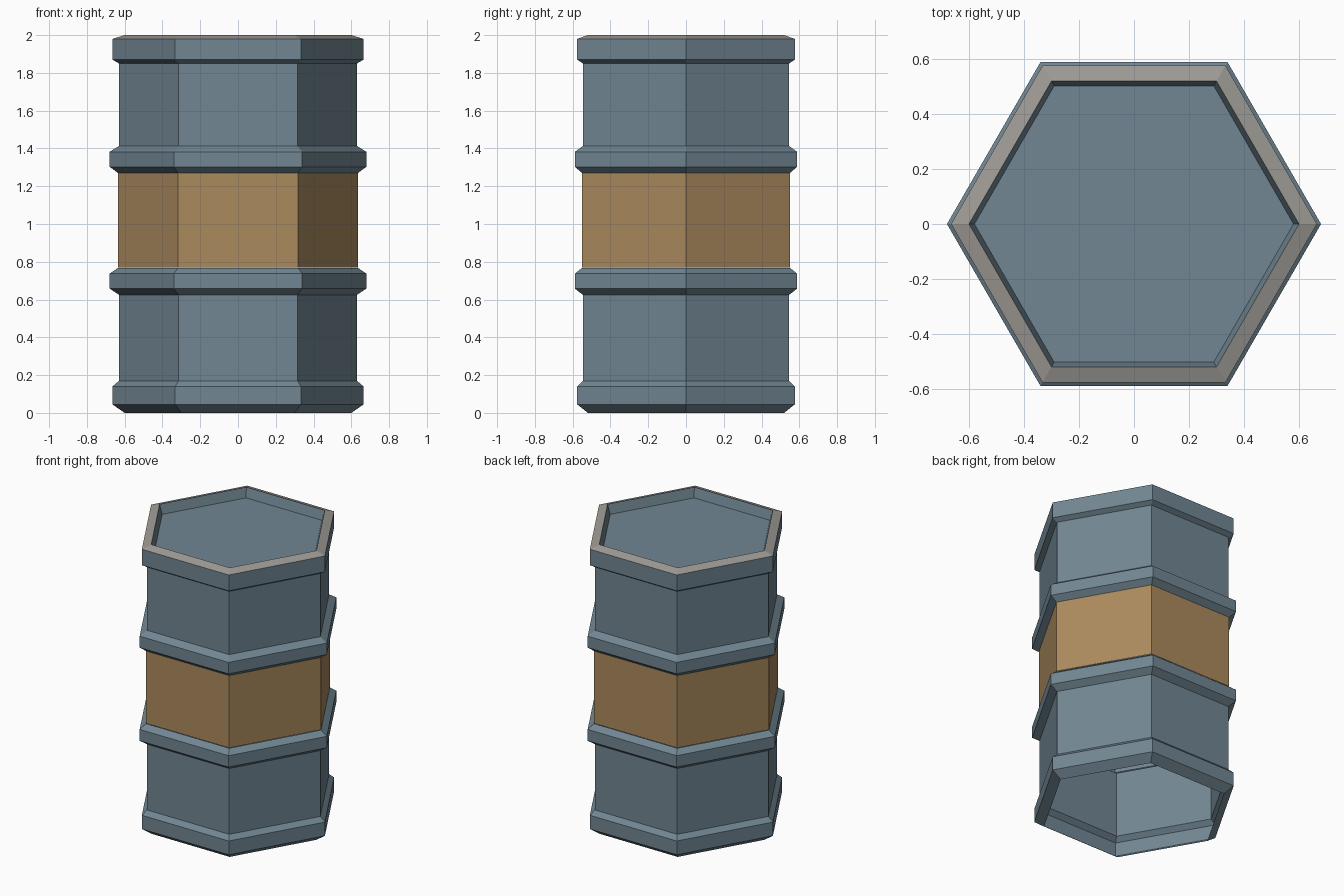
import bpy
import bmesh
from math import cos, sin, tau

SIDES = 6

cube = bpy.data.objects.get("Cube")
if cube:
    bpy.data.objects.remove(cube, do_unlink=True)


def make_material(name, rgb):
    mat = bpy.data.materials.new(name)
    mat.use_nodes = True
    colour = (*rgb, 1.0)
    mat.diffuse_color = colour
    bsdf = mat.node_tree.nodes["Principled BSDF"]
    bsdf.inputs["Base Color"].default_value = colour
    bsdf.inputs["Roughness"].default_value = 0.8
    return mat


blue = make_material("slate blue", (0.165, 0.24, 0.29))
ochre = make_material("ochre", (0.41, 0.255, 0.11))
grey = make_material("worn grey", (0.34, 0.325, 0.30))


def hex_shell(name, profile, mat, cap=False):
    """Sweep a (radius, height) profile round a hexagon, optionally closing its end."""
    bm = bmesh.new()
    loops = [[bm.verts.new((r * cos(tau * i / SIDES), r * sin(tau * i / SIDES), z))
              for i in range(SIDES)] for r, z in profile]
    for low, high in zip(loops, loops[1:]):
        for i in range(SIDES):
            j = (i + 1) % SIDES
            bm.faces.new((low[i], low[j], high[j], high[i]))
    if cap:
        bm.faces.new(loops[-1])
    mesh = bpy.data.meshes.new(name)
    bm.to_mesh(mesh)
    bm.free()
    mesh.materials.append(mat)
    obj = bpy.data.objects.new(name, mesh)
    bpy.context.collection.objects.link(obj)
    return obj


WALL, BAND, RING, FLANGE, LIP = 0.63, 0.635, 0.68, 0.665, 0.60

# Open bottom flange
hex_shell("bottom_flange", [(LIP, 0), (FLANGE, 0.045), (FLANGE, 0.14), (WALL, 0.17)], blue)

# Wall panels between the rings
hex_shell("lower_wall", [(WALL, 0.17), (WALL, 0.625)], blue)
hex_shell("middle_band", [(BAND, 0.77), (BAND, 1.27)], ochre)
hex_shell("upper_wall", [(WALL, 1.41), (WALL, 1.85)], blue)

# Raised rings
for name, z, r_low, r_high in (("lower_ring", 0.625, WALL, BAND),
                               ("upper_ring", 1.27, BAND, WALL)):
    hex_shell(name, [(r_low, z), (RING, z + 0.033), (RING, z + 0.112), (r_high, z + 0.143)], blue)

# Top flange, worn rim and recessed lid
hex_shell("top_flange", [(WALL, 1.85), (FLANGE, 1.87), (FLANGE, 1.98)], blue)
hex_shell("top_rim", [(FLANGE, 1.98), (LIP, 2.0)], grey)
hex_shell("lid", [(LIP, 2.0), (0.58, 1.935)], blue, cap=True)
